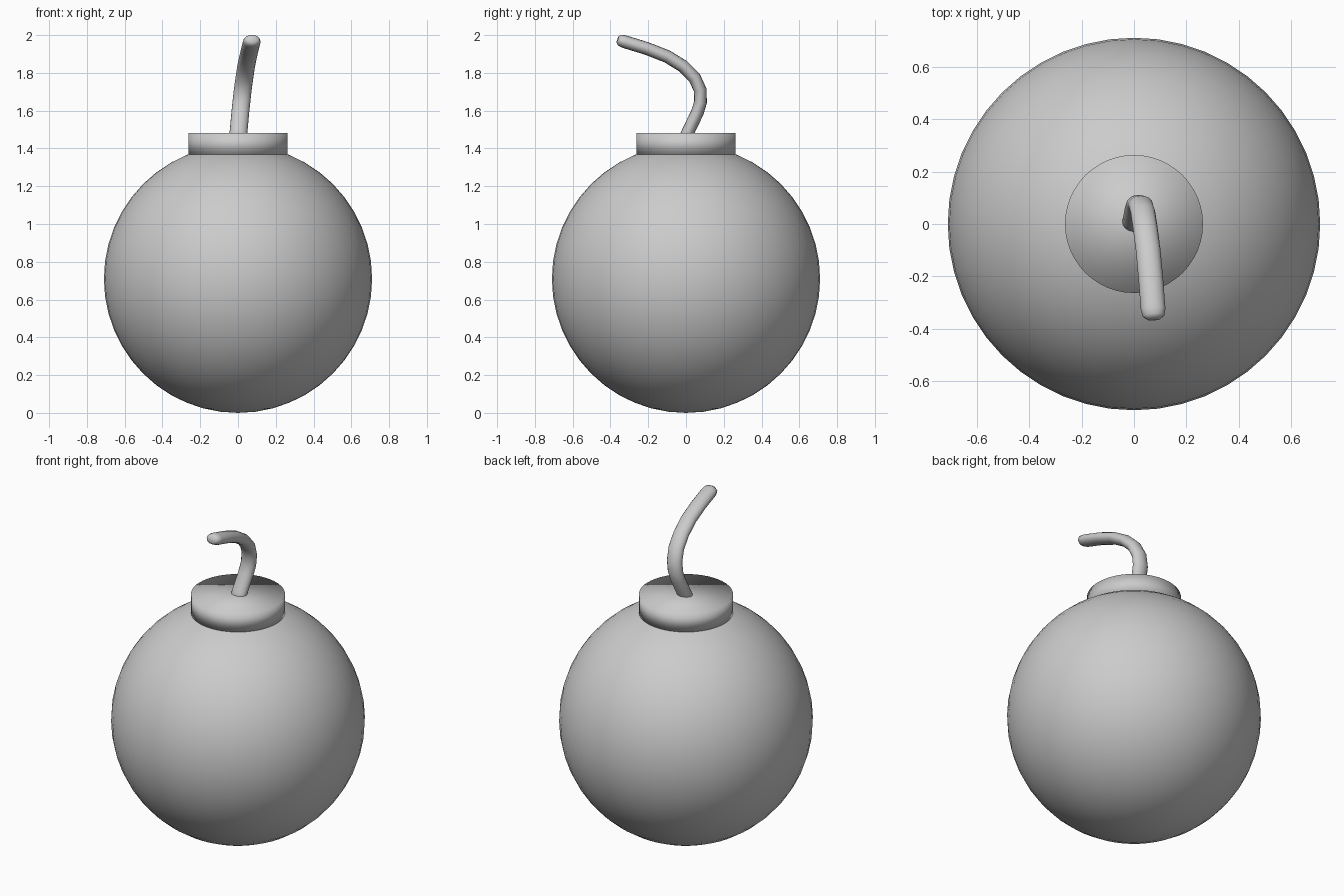
import bpy
import bmesh
import math
from mathutils import Vector

cube = bpy.data.objects.get("Cube")
if cube:
    bpy.data.objects.remove(cube, do_unlink=True)

# One plain grey for every part
GREY = (0.6, 0.6, 0.6, 1.0)
grey = bpy.data.materials.new("plain grey")
grey.use_nodes = True
grey.diffuse_color = GREY
for node in grey.node_tree.nodes:
    if node.type == 'BSDF_PRINCIPLED':
        node.inputs["Base Color"].default_value = GREY


def finish(name, bm, location=(0, 0, 0)):
    """Turn a bmesh into a smooth grey object."""
    bmesh.ops.recalc_face_normals(bm, faces=bm.faces)
    for face in bm.faces:
        face.smooth = True
    mesh = bpy.data.meshes.new(name)
    bm.to_mesh(mesh)
    bm.free()
    mesh.materials.append(grey)
    obj = bpy.data.objects.new(name, mesh)
    obj.location = location
    bpy.context.collection.objects.link(obj)
    return obj


# Round body
RADIUS = 0.71
bm = bmesh.new()
bmesh.ops.create_uvsphere(bm, u_segments=48, v_segments=24, radius=RADIUS)
finish("body", bm, (0, 0, RADIUS))

# Short collar with a flat lid, softly shaded over its rim
BOTTOM, TOP = 1.365, 1.482
bm = bmesh.new()
bmesh.ops.create_cone(bm, cap_ends=True, segments=48, radius1=0.263,
                      radius2=0.263, depth=TOP - BOTTOM)
finish("collar", bm, (0, 0, (BOTTOM + TOP) / 2))

# Bent fuse: an oval section swept along a path, wider across x
path = [Vector(p) for p in (
    (0.0, -0.02, 1.42), (0.003, 0.012, 1.49), (0.012, 0.06, 1.59),
    (0.018, 0.077, 1.645), (0.025, 0.075, 1.71), (0.034, 0.045, 1.775),
    (0.043, -0.015, 1.835), (0.054, -0.1, 1.887), (0.064, -0.21, 1.93),
    (0.073, -0.325, 1.965), (0.075, -0.35, 1.973), (0.076, -0.362, 1.977))]
WIDE, THIN, SIDES = 0.047, 0.034, 16
bm = bmesh.new()
rings = []
for i, point in enumerate(path):
    tangent = (path[min(i + 1, len(path) - 1)] - path[max(i - 1, 0)]).normalized()
    normal = tangent.cross(Vector((1, 0, 0))).normalized()
    across = normal.cross(tangent)
    # the last rings shrink to round off the tip
    scale = {len(path) - 1: 0.55, len(path) - 2: 0.88}.get(i, 1.0)
    ring = []
    for k in range(SIDES):
        a = math.tau * k / SIDES
        offset = across * WIDE * math.cos(a) + normal * THIN * math.sin(a)
        ring.append(bm.verts.new(point + offset * scale))
    rings.append(ring)
for low, high in zip(rings, rings[1:]):
    for k in range(SIDES):
        n = (k + 1) % SIDES
        bm.faces.new((low[k], low[n], high[n], high[k]))
bm.faces.new(rings[0])
bm.faces.new(rings[-1])
finish("fuse", bm)
